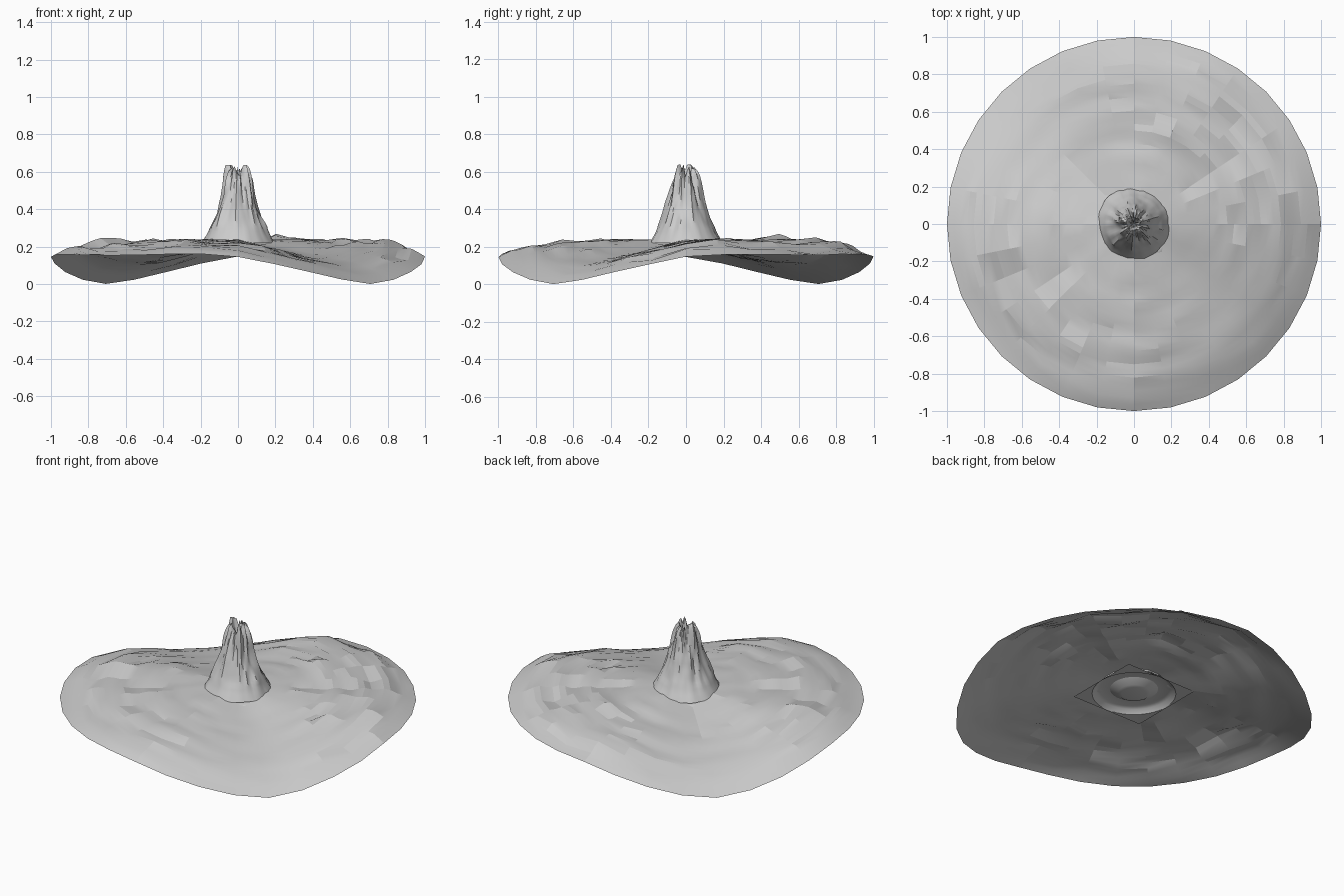
import bpy, math
from mathutils import Vector, noise

if "Cube" in bpy.data.objects:
    bpy.data.objects.remove(bpy.data.objects["Cube"])

def make(name, verts, faces, angle=40):
    me = bpy.data.meshes.new(name)
    me.from_pydata(verts, [], faces)
    me.update()
    ob = bpy.data.objects.new(name, me)
    bpy.context.collection.objects.link(ob)
    bpy.ops.object.select_all(action='DESELECT')
    ob.select_set(True)
    bpy.context.view_layer.objects.active = ob
    bpy.ops.object.shade_smooth_by_angle(angle=math.radians(angle))
    return ob

def polar(name, n, radii, point, angle=40):
    # rings of n points around a centre point
    verts = [point(0, 0, 0)]
    for i, r in enumerate(radii):
        verts += [point(i + 1, r, 2 * math.pi * j / n) for j in range(n)]
    faces = [(0, 1 + j, 1 + (j + 1) % n) for j in range(n)]
    for i in range(len(radii) - 1):
        a, b = 1 + i * n, 1 + (i + 1) * n
        faces += [(a + j, b + j, b + (j + 1) % n, a + (j + 1) % n) for j in range(n)]
    return make(name, verts, faces, angle)

def lerp(table, x):
    for (x0, y0), (x1, y1) in zip(table, table[1:]):
        if x <= x1:
            return y0 + (y1 - y0) * (x - x0) / (x1 - x0)
    return table[-1][1]

# Island sheet: two high quadrants, two that fold down along their diagonal
HIGH = [(0, .25), (.2, .243), (.6, .233), (.8, .222), (.9, .2), (1, .162)]
ROUGH = [(0, 0), (.3, .2), (.5, 1), (.9, 1), (1, .15)]

def land(i, r, a):
    c, s = math.cos(a), math.sin(a)
    # rounded minimum of |c| and |s|, softened beside the axes
    p, q = abs(c), abs(s)
    h = max(.2 - abs(p - q), 0) / .2
    fold = min(p, q) - h * h * .05
    fold = (fold + math.hypot(fold, .1)) / 2 if c * s < -1e-6 else \
        max(0, .05 - fold * .25)
    z = lerp(HIGH, r) - r * fold * .238
    streak = noise.noise(Vector((c * 4, s * 4, r * 1.5)))
    fine = noise.noise(Vector((c * 14, s * 14, r * 10 + 5)))
    z += (.035 * streak + .035 * fine) * lerp(ROUGH, r) * max(.3, 1 - 1.5 * fold)
    return (r * c, r * s, z)

polar("island_ground", 32, [i / 28 for i in range(1, 29)], land, 12)

# Mountain: pit, jagged lip, then a ridged conical flank
FLANK = [(.012, .5), (.022, .56), (.035, .615), (.055, .6), (.072, .55), (.088, .48),
         (.108, .41), (.135, .34), (.165, .275), (.195, .225)]

def rock(i, r, a):
    if i == 0:
        return (0, 0, .48)
    t = (i - 1) / 39 * (len(FLANK) - 1)
    k = min(int(t), len(FLANK) - 2)
    r, z = Vector(FLANK[k]).lerp(Vector(FLANK[k + 1]), t - k)
    c, s = math.cos(a), math.sin(a)
    n = noise.noise(Vector((c * 2.2 + 4, s * 2.2, z * 4)))
    m = noise.noise(Vector((c * 5, s * 5, z * 8)))
    fade = min(1, .4 + t / 6) * (1 if t < 7.5 else .6)
    r = max(r + (.014 * n + .014 * m) * fade, .006)
    lip = max(0, 1 - abs(t - 2.3) / 2.6)
    z += lip * (.05 * n + .045 * m)
    return (r * c, r * s, min(z, .642))

polar("mountain", 64, list(range(40)), rock, 35)

# Moulded square plate hidden under the mountain
PLATE = [(.068, .185), (.09, .19), (.135, .216), (.195, .216), (.215, .208), (.235, .185)]

def plate(i, r, a):
    c, s = math.cos(a), math.sin(a)
    if i == 0:
        return (0, 0, .185)
    if i > len(PLATE):
        q = .24 / max(abs(c), abs(s))
        return (q * c, q * s, .183)
    r, z = PLATE[i - 1]
    return (r * c, r * s, z)

polar("under_plate", 48, list(range(len(PLATE) + 1)), plate, 30)

# Stand the whole model on z = 0
low = min(v.co.z for o in bpy.data.objects for v in o.data.vertices)
for o in bpy.data.objects:
    for v in o.data.vertices:
        v.co.z -= low
